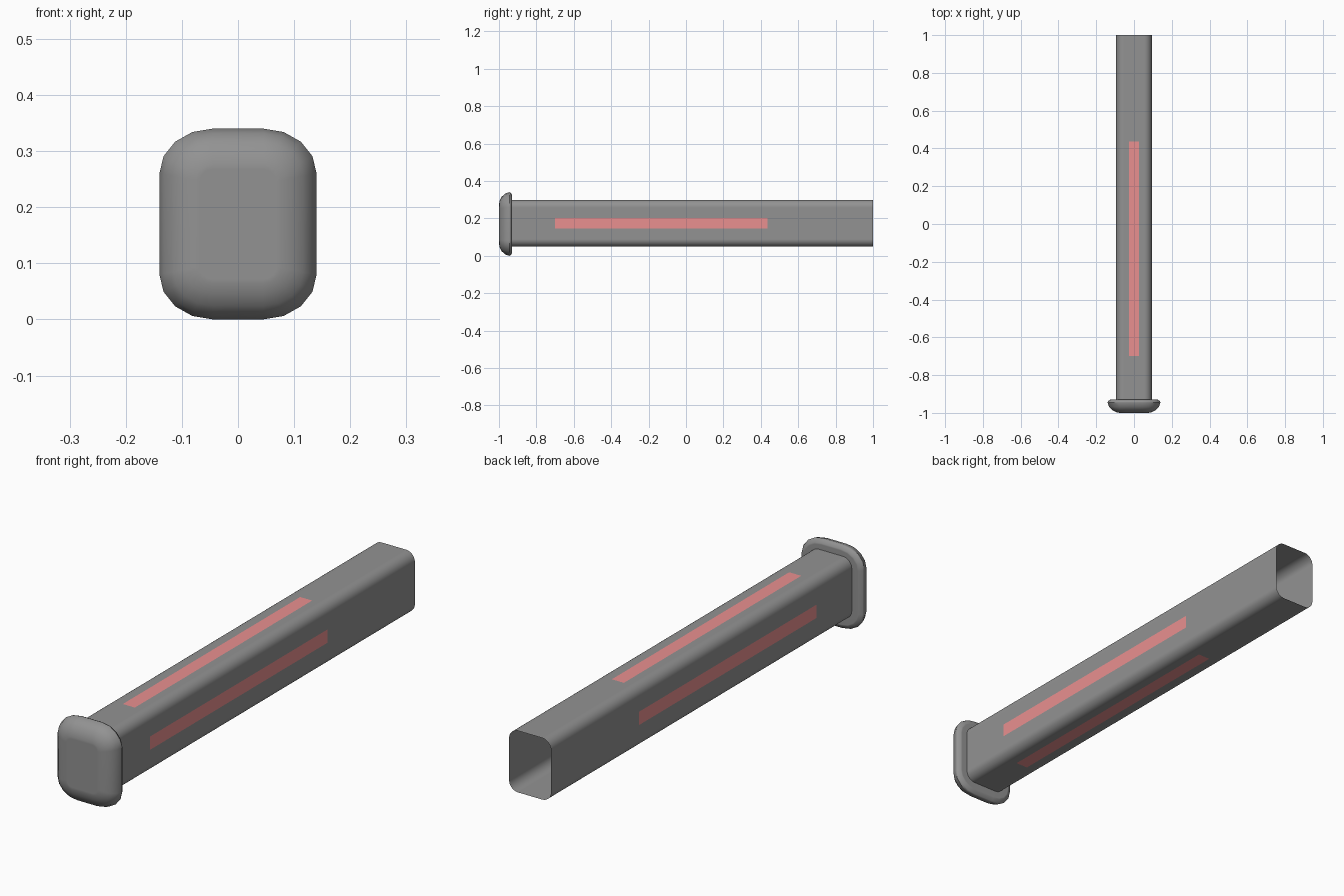
import bpy, bmesh
from math import cos, sin, pi, radians

if "Cube" in bpy.data.objects:
    bpy.data.objects.remove(bpy.data.objects["Cube"])

CZ = 0.17


def material(name, colour):
    m = bpy.data.materials.new(name)
    m.diffuse_color = (*colour, 1)
    m.use_nodes = True
    m.node_tree.nodes["Principled BSDF"].inputs["Base Color"].default_value = m.diffuse_color
    return m


grey = material("dark_grey", (0.29, 0.29, 0.29))
red = material("strip_red", (0.82, 0.28, 0.28))


def ring(bm, y, hx, hz, rx, rz, segs, cz):
    """Rounded rectangle of vertices in the XZ plane at depth y."""
    verts = []
    for q, (sx, sz) in enumerate([(1, 1), (-1, 1), (-1, -1), (1, -1)]):
        for i in range(segs + 1):
            a = (q + i / segs) * pi / 2
            verts.append(bm.verts.new((sx * (hx - rx) + rx * cos(a), y,
                                       cz + sz * (hz - rz) + rz * sin(a))))
    return verts


def loft(name, sections, segs, cz, fill_front=False, angle=35):
    """Skin a row of rounded rectangles, smooth shaded."""
    bm = bmesh.new()
    rings = [ring(bm, *s, segs, cz) for s in sections]
    for a, b in zip(rings, rings[1:]):
        n = len(a)
        for i in range(n):
            j = (i + 1) % n
            bm.faces.new((a[i], b[i], b[j], a[j]))
    if fill_front:
        bm.faces.new(rings[0])
    bmesh.ops.recalc_face_normals(bm, faces=bm.faces)
    # an open shape must still face outwards
    bm.faces.ensure_lookup_table()
    f = bm.faces[-1]
    c = f.calc_center_median()
    out = -f.normal.y if fill_front else f.normal.x * c.x + f.normal.z * (c.z - cz)
    if out < 0:
        bmesh.ops.reverse_faces(bm, faces=bm.faces)
    me = bpy.data.meshes.new(name)
    bm.to_mesh(me)
    bm.free()
    me.materials.append(grey)
    ob = bpy.data.objects.new(name, me)
    bpy.context.collection.objects.link(ob)
    bpy.ops.object.select_all(action='DESELECT')
    ob.select_set(True)
    bpy.context.view_layer.objects.active = ob
    bpy.ops.object.shade_smooth_by_angle(angle=radians(angle))
    # keep the large faces evenly shaded
    wn = ob.modifiers.new("even_shading", 'WEIGHTED_NORMAL')
    wn.keep_sharp = True
    return ob


# Hollow tube, open at the back
TX, TZ, TC = 0.094, 0.125, 0.174
loft("tube", [(y, TX, TZ, 0.04, 0.04) for y in (-0.94, 1.0)], 8, TC)

# Domed end cap: (depth, inset from widest outline)
profile = [(-1.0, 0.072), (-1.0, 0.064), (-0.996, 0.045), (-0.985, 0.024),
           (-0.968, 0.008), (-0.945, 0.0), (-0.937, 0.003), (-0.93, 0.015),
           (-0.929, 0.02), (-0.929, 0.05)]
loft("end_cap", [(y, 0.14 - d, 0.17 - d, 0.095 - d, 0.08 - d * 0.8)
                 for y, d in profile], 4, CZ, fill_front=True, angle=40)

# Coloured strips on the four long sides
Y0, Y1, W, E = -0.70, 0.437, 0.027, 0.0012


def strip(name, corners):
    me = bpy.data.meshes.new(name)
    me.from_pydata(corners, [], [(0, 1, 2, 3)])
    me.materials.append(red)
    bpy.context.collection.objects.link(bpy.data.objects.new(name, me))


for s, side, level in ((1, "right", "top"), (-1, "left", "bottom")):
    x, z = s * (TX + E), TC + s * (TZ + E)
    strip(level + "_strip", [(-s * W, Y0, z), (s * W, Y0, z),
                             (s * W, Y1, z), (-s * W, Y1, z)])
    strip(side + "_strip", [(x, Y0, TC - s * W), (x, Y1, TC - s * W),
                            (x, Y1, TC + s * W), (x, Y0, TC + s * W)])
